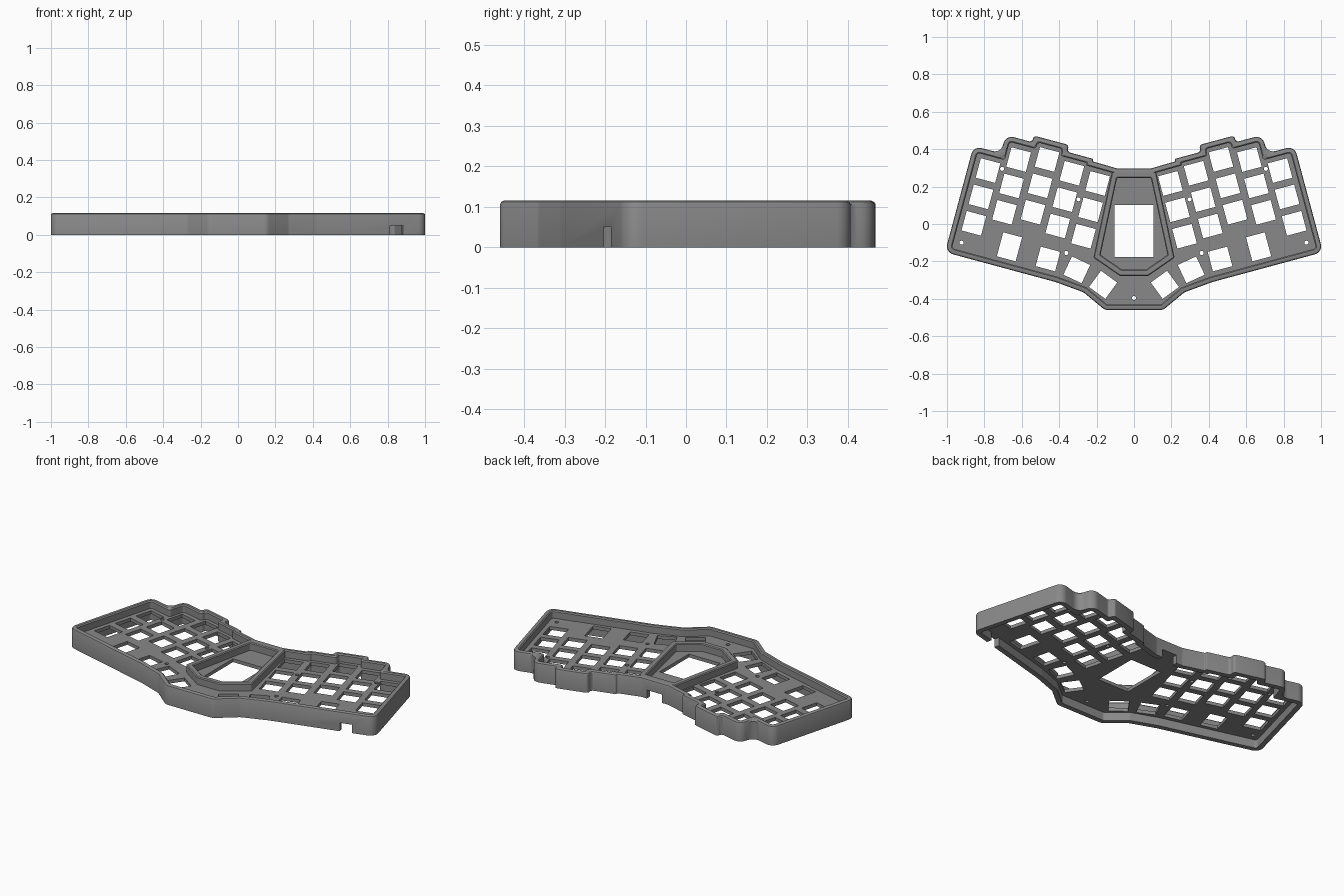
import bpy, bmesh, math
from mathutils import Vector

if "Cube" in bpy.data.objects:
    bpy.data.objects.remove(bpy.data.objects["Cube"])

H, PLATE_LO, PLATE_HI = 0.115, 0.05, 0.07
TILT = math.radians(15)

grey = bpy.data.materials.new("case grey")
grey.diffuse_color = (0.25, 0.25, 0.25, 1)
grey.use_nodes = True
grey.node_tree.nodes["Principled BSDF"].inputs["Base Color"].default_value = grey.diffuse_color


def tilt(u, v):
    """Column coordinates of the right half to case coordinates."""
    c, s = math.cos(TILT), math.sin(TILT)
    return Vector((u * c - v * s, u * s + v * c))


def mirrored(right):
    """Close a right-hand outline (top to bottom) with its left half."""
    pts = [Vector(p) for p in right]
    return pts + [Vector((-p.x, p.y)) for p in reversed(pts)]


def inset(pts, d):
    """Move every edge of a clockwise polygon inward by d."""
    out = []
    for i, p in enumerate(pts):
        a = (p - pts[i - 1]).normalized()
        b = (pts[(i + 1) % len(pts)] - p).normalized()
        na, nb = Vector((a.y, -a.x)), Vector((b.y, -b.x))
        out.append(p + (na + nb) * d / (1 + na.dot(nb)))
    return out


def fillet(pts, r, steps=6):
    """Round all corners, always with the same number of points."""
    out = []
    for i, p in enumerate(pts):
        a, b = pts[i - 1] - p, pts[(i + 1) % len(pts)] - p
        half = a.angle(b) / 2
        t = min(r / math.tan(half), 0.46 * a.length, 0.46 * b.length)
        rad = t * math.tan(half)
        a, b = a.normalized(), b.normalized()
        centre = p + (a + b).normalized() * rad / math.sin(half)
        s, e = p + a * t - centre, p + b * t - centre
        sweep = s.angle_signed(e)
        for k in range(steps + 1):
            ang = -sweep * k / steps
            out.append(centre + Vector((s.x * math.cos(ang) - s.y * math.sin(ang),
                                        s.x * math.sin(ang) + s.y * math.cos(ang))))
    return out


def add_object(name, bm):
    bmesh.ops.recalc_face_normals(bm, faces=bm.faces)
    me = bpy.data.meshes.new(name)
    bm.to_mesh(me)
    bm.free()
    ob = bpy.data.objects.new(name, me)
    bpy.context.collection.objects.link(ob)
    me.materials.append(grey)
    return ob


def wall_ring(name, outline, radius, section):
    """Sweep a closed (inset, z) section around an outline."""
    bm = bmesh.new()
    loops = []
    for d, z in section:
        loop = fillet(inset(outline, d), max(radius - d, 0.008))
        loops.append([bm.verts.new((p.x, p.y, z)) for p in loop])
    n = len(loops[0])
    for j, lo in enumerate(loops):
        up = loops[(j + 1) % len(loops)]
        for i in range(n):
            k = (i + 1) % n
            bm.faces.new((lo[i], lo[k], up[k], up[i]))
    return add_object(name, bm)


def smooth(ob):
    bpy.ops.object.select_all(action='DESELECT')
    ob.select_set(True)
    bpy.context.view_layer.objects.active = ob
    bpy.ops.object.shade_smooth_by_angle(angle=math.radians(30))


def rect(centre, w, h, ang):
    c, s = math.cos(ang), math.sin(ang)
    return [Vector((centre[0] + x * c - y * s, centre[1] + x * s + y * c))
            for x, y in ((-w/2, -h/2), (w/2, -h/2), (w/2, h/2), (-w/2, h/2))]


def cut_notch(ob, centre, size, ang):
    """Port opening in the lower edge of the wall."""
    bm = bmesh.new()
    base = rect(centre, size[0], size[1], ang)
    f = bm.faces.new([bm.verts.new((p.x, p.y, -0.02)) for p in base])
    ext = bmesh.ops.extrude_face_region(bm, geom=[f])
    for v in ext["geom"]:
        if isinstance(v, bmesh.types.BMVert):
            v.co.z = size[2]
    cutter = add_object("notch_cutter", bm)
    cutter.hide_render = True
    mod = ob.modifiers.new("notch", 'BOOLEAN')
    mod.object, mod.operation, mod.solver = cutter, 'DIFFERENCE', 'EXACT'
    bpy.context.view_layer.objects.active = ob
    bpy.ops.object.modifier_apply(modifier=mod.name)
    bpy.data.objects.remove(cutter)


# Outer rim, stepped along the key columns
steps = [(0.30, 0.266), (0.30, 0.28), (0.445, 0.28), (0.445, 0.318), (0.64, 0.318),
         (0.64, 0.282), (0.786, 0.282), (0.786, 0.181), (0.937, 0.181), (0.937, -0.407)]
outline = mirrored([(0.09, 0.297)] + [tilt(*p) for p in steps]
                   + [(0.42, -0.31), (0.27, -0.365), (0.155, -0.46)])
rim = wall_ring("outer_rim", outline, 0.045,
                [(0, 0), (0, H - 0.009), (0.003, H - 0.003), (0.009, H),
                 (0.024, H), (0.03, H - 0.006), (0.03, 0)])
cut_notch(rim, (0, 0.285), (0.1, 0.1, 0.05), 0)
cut_notch(rim, (0.845, -0.185), (0.07, 0.1, 0.05), TILT)
smooth(rim)

# Raised frame around the centre window
frame_line = mirrored([(0.118, 0.28), (0.217, -0.18), (0.075, -0.278)])
frame = wall_ring("centre_frame", frame_line, 0.012,
                  [(0, 0.06), (0, H - 0.005), (0.005, H),
                   (0.029, H), (0.034, H - 0.005), (0.034, 0.06)])
smooth(frame)

# Openings of the right half: key columns, then the lower arc of keys
KEY, PITCH = 0.108, 0.146
holes = []
for u, v in ((0.244, 0.159), (0.391, 0.176), (0.538, 0.213), (0.685, 0.173), (0.828, 0.074)):
    for row in range(3):
        holes.append(rect(tilt(u, v - row * PITCH), KEY, KEY, TILT))
holes.append(rect((0.666, -0.122), 0.104, 0.133, TILT))
for x, y, deg in ((0.46, -0.187), (0.306, -0.245), (0.165, -0.325)) and (
        (0.46, -0.187, 15), (0.306, -0.245, 25), (0.165, -0.325, 36)):
    holes.append(rect((x, y), KEY, KEY, math.radians(deg)))

# Screw holes
for x, y in ((0.922, -0.1), (0.362, -0.155), (0.297, 0.132), (0.705, 0.295)):
    holes.append([Vector((x + 0.011 * math.cos(a), y + 0.011 * math.sin(a)))
                  for a in (math.tau * k / 12 for k in range(12))])
holes += [[Vector((-p.x, p.y)) for p in h] for h in holes]
holes.append([Vector((0.011 * math.cos(math.tau * k / 12),
                      -0.396 + 0.011 * math.sin(math.tau * k / 12))) for k in range(12)])
# Centre window
holes.append(rect((0, -0.037), 0.208, 0.277, 0))

# Key plate: filled flat curve with all openings, given thickness
curve = bpy.data.curves.new("key_plate", 'CURVE')
curve.dimensions, curve.fill_mode = '2D', 'BOTH'
curve.extrude = (PLATE_HI - PLATE_LO) / 2
for pts in [fillet(inset(outline, 0.025), 0.02)] + holes:
    sp = curve.splines.new('POLY')
    sp.points.add(len(pts) - 1)
    for q, p in zip(sp.points, pts):
        q.co = (p.x, p.y, 0, 1)
    sp.use_cyclic_u = True
curve.materials.append(grey)
plate = bpy.data.objects.new("key_plate", curve)
bpy.context.collection.objects.link(plate)
plate.location.z = (PLATE_LO + PLATE_HI) / 2
bpy.ops.object.select_all(action='DESELECT')
plate.select_set(True)
bpy.context.view_layer.objects.active = plate
bpy.ops.object.convert(target='MESH')
bpy.ops.object.shade_flat()
